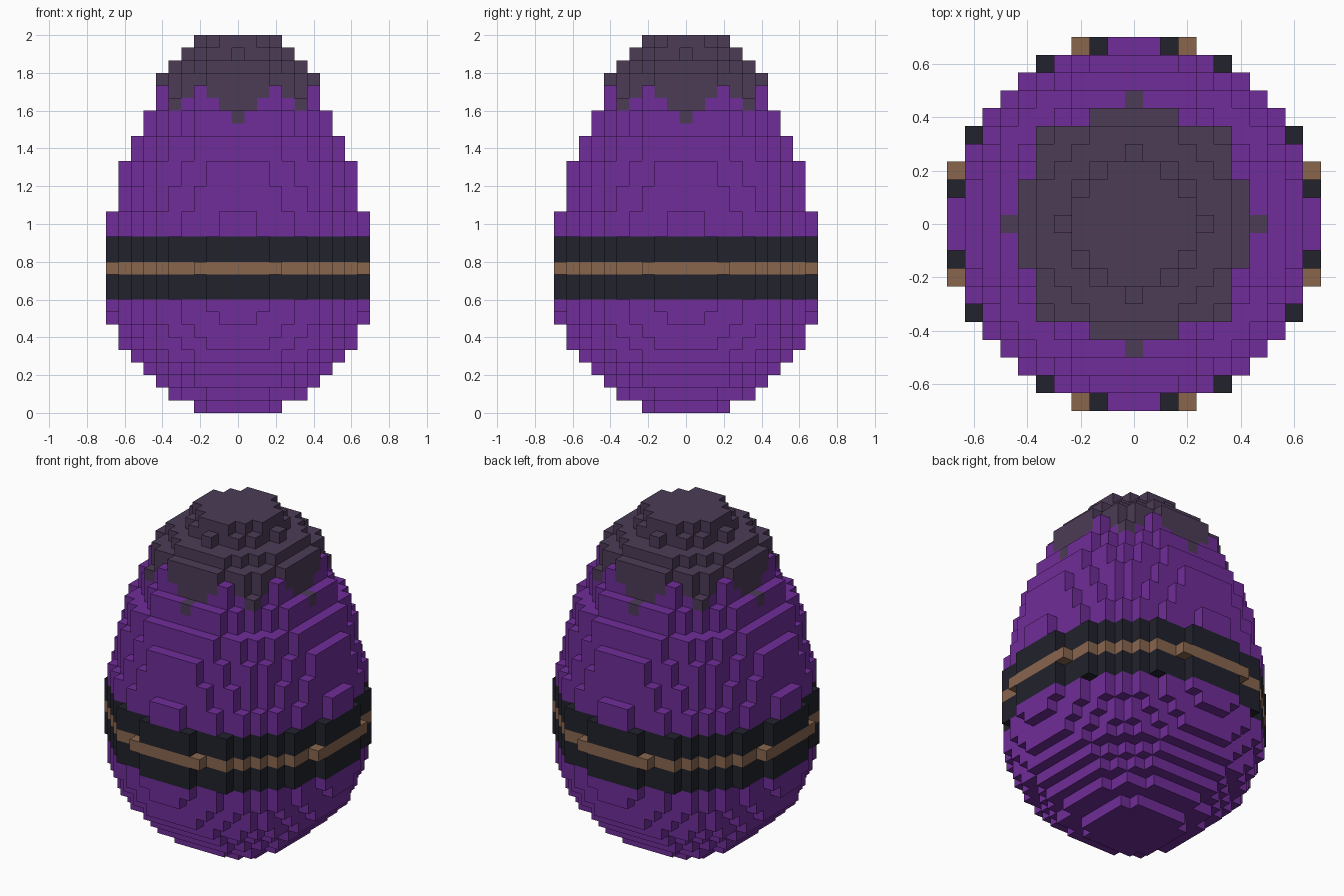
import bpy
import bmesh
from mathutils import Vector

if "Cube" in bpy.data.objects:
    bpy.data.objects.remove(bpy.data.objects["Cube"], do_unlink=True)

CELL = 2 / 30

# Squared radius, in blocks, of each round layer from the base upward
LAYERS = [13, 32, 45, 59, 74, 86, 94, 102, 105, 107, 107, 110, 107, 107, 102,
          102, 92, 92, 87, 87, 75, 75, 60, 59, 46, 46, 41, 30, 16, 11]

PARTS = {
    "egg_shell": ("purple", (0.162, 0.026, 0.319)),
    "dripping_cap": ("dusky_mauve", (0.072, 0.045, 0.093)),
    "dark_band": ("charcoal", (0.0152, 0.016, 0.0252)),
    "band_stripe": ("tan", (0.246, 0.133, 0.076)),
}


def part_of(x, y, layer):
    """Choose the part a block belongs to from its height and direction."""
    near = min(abs(x), abs(y))
    if layer == 11:
        return "band_stripe"
    if 9 <= layer <= 13:
        return "dark_band"
    # Cap drips narrow downward on the four sides and the four corners
    drip = {25: near <= 2 or near >= 4,
            24: near <= 1 or near >= 5,
            23: near == 0}
    if layer >= 26 or drip.get(layer, False):
        return "dripping_cap"
    return "egg_shell"


# Stack of round block layers
blocks = {}
for layer, limit in enumerate(LAYERS):
    for x in range(-10, 11):
        for y in range(-10, 11):
            corner_drip = layer == 24 and abs(x) == abs(y) == 5
            if x * x + y * y <= limit or corner_drip:
                blocks[x, y, layer] = part_of(x, y, layer)


def exposed_sides(cell):
    """Yield the four corners of every open side of a block."""
    centre = Vector(cell)
    for axis in range(3):
        for sign in (-1, 1):
            normal = Vector((0, 0, 0))
            normal[axis] = sign
            if tuple(int(v) for v in centre + normal) in blocks:
                continue
            u = Vector((0, 0, 0))
            u[(axis + 1) % 3] = 1
            v = normal.cross(u)
            middle = centre + normal / 2
            yield [middle + (a * u + b * v) / 2
                   for a, b in ((-1, -1), (1, -1), (1, 1), (-1, 1))]


def build_part(name, colour_name, colour):
    bm = bmesh.new()
    for cell, part in blocks.items():
        if part == name:
            for corners in exposed_sides(cell):
                bm.faces.new([bm.verts.new((c + Vector((0, 0, 0.5))) * CELL)
                              for c in corners])
    bmesh.ops.remove_doubles(bm, verts=bm.verts[:], dist=CELL / 100)
    mesh = bpy.data.meshes.new(name)
    bm.to_mesh(mesh)
    bm.free()

    mat = bpy.data.materials.new(colour_name)
    mat.use_nodes = True
    mat.diffuse_color = (*colour, 1)
    shader = next(n for n in mat.node_tree.nodes if n.type == "BSDF_PRINCIPLED")
    shader.inputs["Base Color"].default_value = (*colour, 1)
    shader.inputs["Roughness"].default_value = 0.8
    mesh.materials.append(mat)
    bpy.context.collection.objects.link(bpy.data.objects.new(name, mesh))


for part_name, (colour_name, colour) in PARTS.items():
    build_part(part_name, colour_name, colour)
